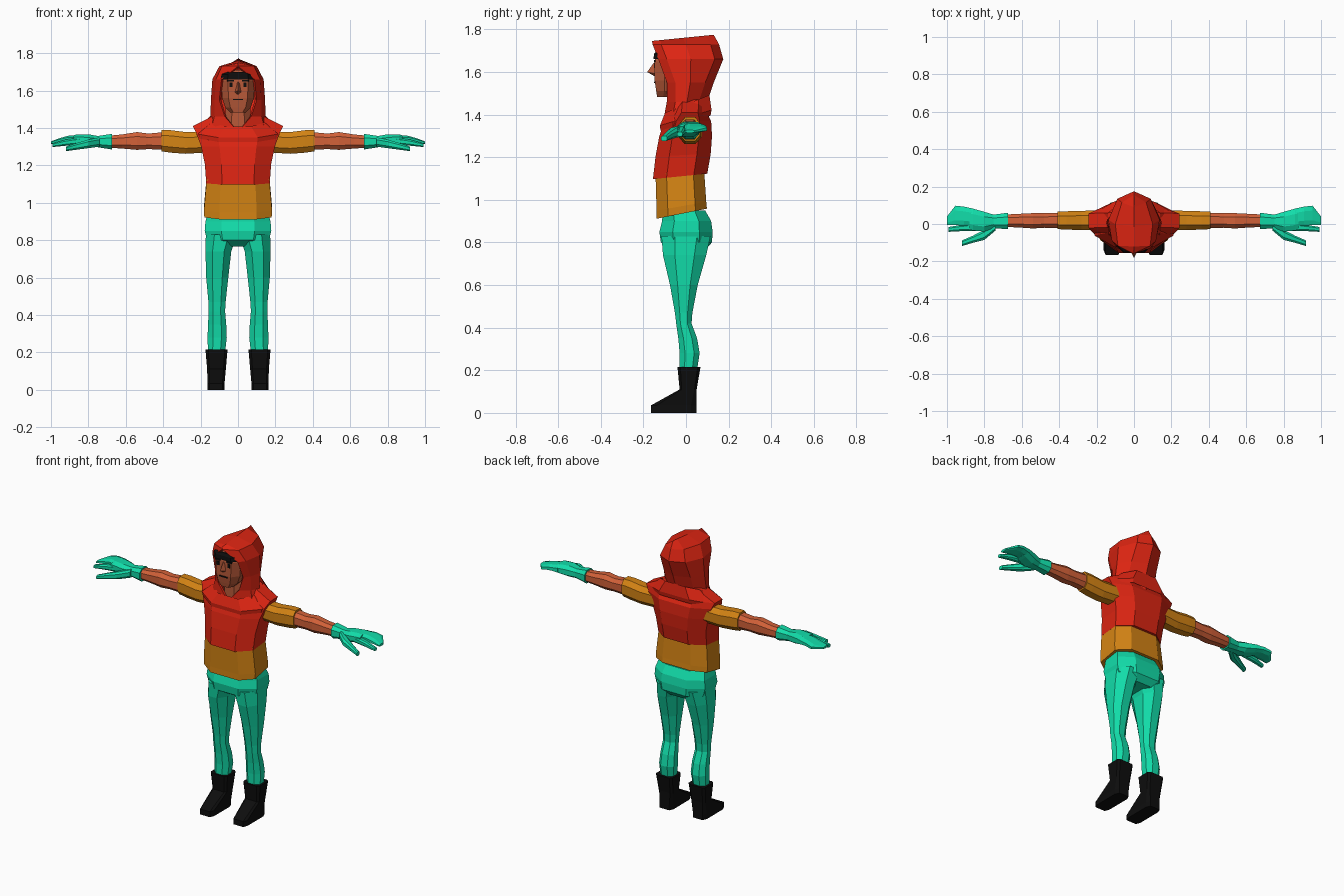
import bpy, bmesh
from mathutils import Vector


def material(name, r, g, b):
    m = bpy.data.materials.new(name)
    m.diffuse_color = (r, g, b, 1)
    return m


RED = material("red cloth", 0.72, 0.018, 0.006)
ORANGE = material("orange cloth", 0.66, 0.23, 0.007)
TEAL = material("teal cloth", 0.006, 0.72, 0.40)
SKIN = material("arm skin", 0.65, 0.12, 0.04)
FACE = material("face skin", 0.48, 0.10, 0.04)
BLACK = material("black", 0.004, 0.004, 0.004)


def make(name, rings, mat, closed=True, caps=True, mirror=False):
    """Skin a list of equal-length point rings."""
    bm = bmesh.new()
    loops = [[bm.verts.new(p) for p in ring] for ring in rings]
    n = len(loops[0])
    for a, b in zip(loops, loops[1:]):
        for i in range(n if closed else n - 1):
            j = (i + 1) % n
            bm.faces.new((a[i], a[j], b[j], b[i]))
    if closed and caps:
        bm.faces.new(loops[0])
        bm.faces.new(loops[-1])
    bmesh.ops.remove_doubles(bm, verts=bm.verts, dist=0.0005)
    bmesh.ops.recalc_face_normals(bm, faces=bm.faces)
    me = bpy.data.meshes.new(name)
    bm.to_mesh(me)
    bm.free()
    me.materials.append(mat)
    ob = bpy.data.objects.new(name, me)
    bpy.context.collection.objects.link(ob)
    if mirror:
        ob.modifiers.new("mirror", 'MIRROR')
    return ob


def octagon(u0, u1, v0, v1, c):
    """Chamfered box section; c is the flat fraction of each side."""
    unit = [(c, -1), (1, -c), (1, c), (c, 1), (-c, 1), (-1, c), (-1, -c), (-c, -1)]
    return [((u0 + u1) / 2 + a * (u1 - u0) / 2, (v0 + v1) / 2 + b * (v1 - v0) / 2)
            for a, b in unit]


def upright(name, levels, mat, c=0.5, **kw):
    """Levels: z, x0, x1, y0, y1 and an optional tilt towards the back."""
    rings = []
    for z, x0, x1, y0, y1, *t in levels:
        tilt = t[0] if t else 0
        rings.append([(x, y, z + tilt * (y - (y0 + y1) / 2))
                      for x, y in octagon(x0, x1, y0, y1, c)])
    return make(name, rings, mat, **kw)


def body(name, levels, mat, c=0.5, **kw):
    """Centred levels: z, half width, y0, y1, optional tilt."""
    return upright(name, [(l[0], -l[1], l[1], *l[2:]) for l in levels], mat, c, **kw)


def sideways(name, levels, mat, c=0.5):
    """Mirrored arm parts. Levels: x, y0, y1, z0, z1."""
    return make(name, [[(x, y, z) for y, z in octagon(y0, y1, z0, z1, c)]
                       for x, y0, y1, z0, z1 in levels], mat, mirror=True)


# boots and legs
upright("boot", [(0, .072, .163, -.165, .05), (.035, .072, .163, -.165, .05),
                 (.11, .065, .165, -.03, .05), (.215, .056, .174, -.04, .068)],
        BLACK, .75, mirror=True)
upright("leg", [(.19, .07, .16, -.03, .05), (.28, .06, .163, -.03, .064),
                (.35, .063, .16, -.036, .052), (.42, .069, .157, -.046, .026),
                (.47, .066, .158, -.052, .03), (.60, .052, .17, -.075, .055),
                (.74, .036, .174, -.108, .095), (.83, .004, .172, -.115, .115)],
        TEAL, .45, mirror=True)
body("hips", [(.765, .10, -.06, .09), (.80, .165, -.118, .122), (.85, .178, -.125, .125),
              (.90, .174, -.112, .118), (.95, .16, -.11, .09)], TEAL)

# shirt and tunic
body("shirt", [(.935, .18, -.138, .098, .2), (.97, .182, -.138, .095, .18),
               (1.13, .168, -.143, .085, .1)], ORANGE, .55)
body("tunic", [(1.11, .17, -.155, .1, .1), (1.21, .177, -.143, .116, .05),
               (1.30, .197, -.125, .122), (1.37, .222, -.10, .118),
               (1.41, .242, -.06, .095), (1.47, .12, -.055, .10)], RED)
body("collar", [(1.36, .205, -.12, .115, .3), (1.385, .212, -.122, .12, .3),
                (1.45, .14, -.098, .11, .4)], RED, caps=False)

# arms
sideways("sleeve", [(.15, -.03, .075, 1.27, 1.38), (.28, -.032, .07, 1.262, 1.378),
                    (.36, -.03, .068, 1.268, 1.388), (.41, -.027, .066, 1.275, 1.388)], ORANGE)
sideways("forearm", [(.39, -.022, .06, 1.283, 1.378), (.48, -.02, .058, 1.287, 1.37),
                     (.54, -.024, .058, 1.283, 1.378), (.62, -.018, .054, 1.29, 1.365),
                     (.70, -.016, .05, 1.295, 1.358)], SKIN)

# gloves
sideways("glove_palm", [(.675, -.028, .06, 1.285, 1.368), (.75, -.022, .05, 1.297, 1.357),
                        (.80, -.04, .065, 1.298, 1.366), (.86, -.035, .082, 1.312, 1.366),
                        (.88, -.03, .085, 1.318, 1.36)], TEAL)
sideways("glove_fingers", [(.85, -.012, .08, 1.315, 1.363), (.91, -.008, .093, 1.322, 1.358),
                           (.955, -.006, .098, 1.318, 1.345),
                           (1.0, -.004, .04, 1.314, 1.328)], TEAL)
sideways("glove_index_finger", [(.84, -.036, .0, 1.312, 1.35), (.92, -.038, -.004, 1.305, 1.338),
                                (.992, -.042, -.016, 1.298, 1.318)], TEAL)
sideways("glove_thumb", [(.74, -.035, .01, 1.3, 1.35), (.80, -.085, -.03, 1.292, 1.338),
                         (.86, -.1, -.062, 1.284, 1.32), (.92, -.118, -.088, 1.276, 1.3)], TEAL)

# head, nose and fringe
body("neck", [(1.35, .07, -.088, .05), (1.53, .065, -.085, .05)], FACE)
body("head", [(1.482, .04, -.135, .0), (1.51, .068, -.14, .05), (1.56, .085, -.147, .08),
              (1.65, .09, -.147, .08), (1.69, .08, -.14, .08), (1.71, .05, -.12, .06)],
     FACE, .6)
make("nose", [[(-.01, -.14, 1.645), (.01, -.14, 1.645), (0, -.15, 1.645)],
              [(-.02, -.14, 1.59), (.02, -.14, 1.59), (0, -.182, 1.60)],
              [(-.01, -.14, 1.58), (.01, -.14, 1.58), (0, -.148, 1.58)]], FACE)
body("fringe", [(1.66, .094, -.153, .02), (1.685, .088, -.15, .02),
                (1.7, .07, -.138, .02)], BLACK, .6)


def plate(name, x, z, w, h, mirror):
    """Thin painted face detail."""
    upright(name, [(z - h / 2, x - w / 2, x + w / 2, -.151, -.143),
                   (z + h / 2, x - w / 2, x + w / 2, -.151, -.143)], BLACK, .8, mirror=mirror)


plate("eye", .038, 1.63, .017, .024, True)
plate("eyebrow", .04, 1.652, .036, .009, True)
plate("mouth", 0, 1.552, .055, .007, False)

# hood: open section wrapped around the head
rings = []
for z, w, front, back, gap, tilt in [
        (1.38, .17, -.105, .11, 0, 0), (1.46, .147, -.09, .10, .07, 0),
        (1.55, .145, -.09, .13, .1, 0), (1.66, .137, -.13, .175, .088, 0),
        (1.73, .10, -.157, .155, 0, 0), (1.76, 0, -.16, .13, 0, .1)]:
    mid = (front + back) / 2
    half = [(gap, front), (w * .86, front + .04), (w, mid), (w * .65, back - .04), (0, back)]
    pts = half + [(-x, y) for x, y in half[-2::-1]]
    rings.append([Vector((x, y, z + tilt * (y - mid))) for x, y in pts])
hood = make("hood", rings, RED, closed=False)
solid = hood.modifiers.new("thickness", 'SOLIDIFY')
solid.thickness = .012
solid.offset = -1
